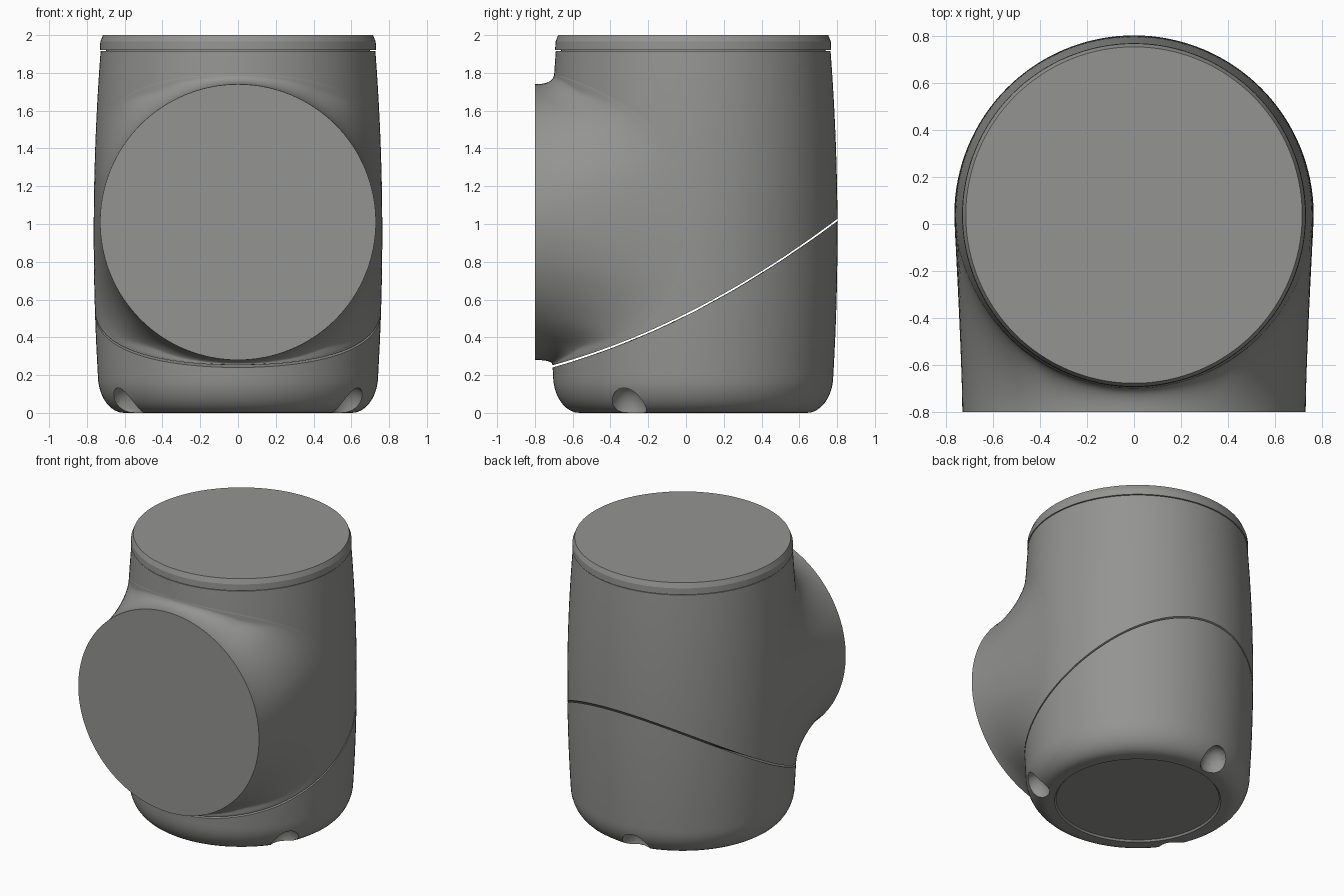
import bpy, bmesh
from math import sin, cos, tan, pi, sqrt, radians
from mathutils import Vector

if "Cube" in bpy.data.objects:
    bpy.data.objects.remove(bpy.data.objects["Cube"])

CY = 0.038          # y of the vertical housing axis
N = 128             # segments round the housing
PORT_R, PORT_Z = 0.73, 1.01

grey = bpy.data.materials.new("dark_grey")
grey.diffuse_color = (0.295, 0.3, 0.285, 1)
grey.use_nodes = True
grey.node_tree.nodes["Principled BSDF"].inputs["Base Color"].default_value = grey.diffuse_color


def radius(z):
    """Barrel profile with a rounded bottom edge."""
    if z < 0.2:
        return 0.602 + 0.14 * sqrt(max(0, 1 - ((0.2 - z) / 0.2) ** 2))
    return 0.764 - 0.037 * ((z - 0.95) / 0.97) ** 2


def seam(y):
    """Height of the sloping parting line."""
    return 0.52 + 0.499 * y + 0.158 * y * y


def smooth(ob, angle=30):
    bpy.ops.object.select_all(action='DESELECT')
    ob.select_set(True)
    bpy.context.view_layer.objects.active = ob
    bpy.ops.object.shade_smooth_by_angle(angle=radians(angle))


def loft(name, rings, cap_last=True, angle=30):
    """Skin a list of closed rings and cap the ends."""
    bm = bmesh.new()
    vs = [[bm.verts.new(p) for p in ring] for ring in rings]
    n = len(rings[0])
    for a, b in zip(vs, vs[1:]):
        for i in range(n):
            j = (i + 1) % n
            bm.faces.new((a[i], a[j], b[j], b[i]))
    bm.faces.new(vs[0][::-1])
    if cap_last:
        bm.faces.new(vs[-1])
    bmesh.ops.recalc_face_normals(bm, faces=bm.faces)
    me = bpy.data.meshes.new(name)
    bm.to_mesh(me)
    bm.free()
    me.materials.append(grey)
    ob = bpy.data.objects.new(name, me)
    bpy.context.collection.objects.link(ob)
    smooth(ob, angle)
    return ob


def ring(r, z):
    """Ring round the axis at a fixed height."""
    return [(r * sin(2 * pi * i / N), CY - r * cos(2 * pi * i / N), z) for i in range(N)]


def seam_ring(k, off):
    """Ring lying on the parting surface, k = fraction of the full radius."""
    pts = []
    for i in range(N):
        a = 2 * pi * i / N
        r = 0.75
        for _ in range(4):
            r = radius(seam(CY - r * cos(a)) + off)
        pts.append((k * r * sin(a), CY - k * r * cos(a), seam(CY - k * r * cos(a)) + off))
    return pts


def rise(edge, z_flat, f):
    """Ring a fraction f of the way from height z_flat to the seam edge."""
    pts = []
    for i, p in enumerate(edge):
        a = 2 * pi * i / N
        z = z_flat + (p[2] - z_flat) * f
        pts.append((radius(z) * sin(a), CY - radius(z) * cos(a), z))
    return pts


KS = (0.02, 0.3, 0.6, 0.85)

# Lower cover: recessed base, rounded edge, sloping top
edge = seam_ring(1, -0.006)
rings = [ring(0.54, 0.012), ring(0.55, 0.0)]
rings += [ring(radius(z), z) for z in [0.2 * (1 - cos(pi / 2 * k / 9)) for k in range(10)]]
rings += [rise(edge, 0.2, k / 8) for k in range(1, 9)]
rings += [seam_ring(k, -0.006) for k in reversed(KS)]
cover = loft("lower_cover", rings)

# Three screw pockets in the bottom edge
for deg in (-30, 98, 210):
    a = radians(deg)
    bpy.ops.mesh.primitive_uv_sphere_add(segments=20, ring_count=12, radius=0.1,
                                         location=(0.69 * cos(a), CY + 0.69 * sin(a), 0.02))
    cutter = bpy.context.object
    cutter.name = "screw_pocket_cutter"
    cutter.scale.z = 1.25
    mod = cover.modifiers.new("pocket", 'BOOLEAN')
    mod.operation = 'DIFFERENCE'
    mod.solver = 'EXACT'
    mod.object = cutter
    bpy.context.view_layer.objects.active = cover
    bpy.ops.object.modifier_apply(modifier=mod.name)
    bpy.data.objects.remove(cutter)
smooth(cover)

# Upper housing above the seam
edge = seam_ring(1, 0.006)
rings = [seam_ring(k, 0.006) for k in KS]
rings += [rise(edge, 1.915, 1 - k / 20) for k in range(21)]
rings += [ring(0.70, 1.915)]
loft("upper_housing", rings)

# Top lid with small chamfer
loft("top_lid", [ring(0.70, 1.91), ring(0.70, 1.92), ring(0.731, 1.92),
                 ring(0.729, 1.965), ring(0.715, 2.0)], angle=15)


# Front port: round flange flowing into the barrel with a widening fillet
def port_curve(t, rows=28):
    c, s = cos(t), sin(t)
    sign = lambda v: 1 if v >= 0 else -1
    x, z = PORT_R * c, PORT_Z + PORT_R * s
    phi = radians(88) * sign(c) * abs(c) ** 0.92
    ze = PORT_Z + 0.785 * sign(s) * abs(s) ** 0.75
    for _ in range(2):
        r = radius(ze)
        ze = max(ze, seam(CY - r * cos(phi)) + 0.008)
    p0 = Vector((x, -0.8, z))
    p2 = Vector((r * sin(phi), CY - r * cos(phi), ze))
    # middle control point: on the port wall and in the barrel's tangent plane
    y_body = CY - sqrt(radius(z) ** 2 - x * x)
    y_tan = p2.y + (x - p2.x) * tan(phi)
    p1 = Vector((x, min(y_body, max(y_tan, -0.62)), z))
    out = []
    for k in range(rows + 1):
        u = k / rows
        p = p0 * (1 - u) ** 2 + p1 * 2 * u * (1 - u) + p2 * u * u
        p.z = max(p.z, seam(p.y) + 0.008)
        d = Vector((p.x, p.y - CY))
        low = radius(p.z) + (0.001 if k < rows else -0.001)
        if d.length < low or k == rows:     # keep just outside the barrel, tuck in the end
            d = d.normalized() * low
            p.x, p.y = d.x, d.y + CY
        out.append(p)
    return out


curves = [port_curve(2 * pi * i / N) for i in range(N)]
loft("front_port", list(zip(*curves)), cap_last=False, angle=40)
